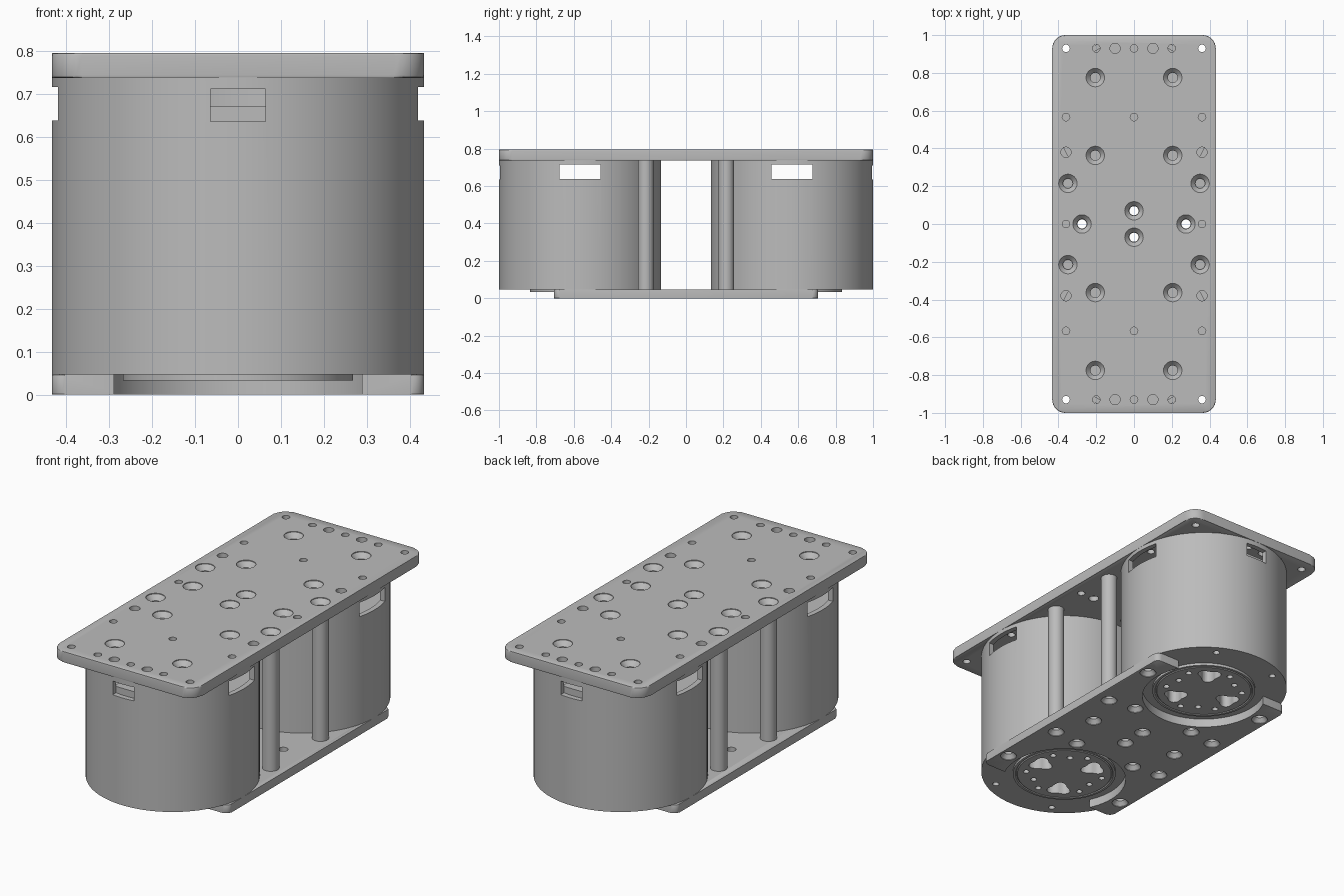
import bpy, bmesh
from math import sin, cos, pi, radians
from mathutils import Matrix

if "Cube" in bpy.data.objects:
    bpy.data.objects.remove(bpy.data.objects["Cube"])

grey = bpy.data.materials.new("satin grey")
grey.use_nodes = True
COLOUR = (0.5, 0.5, 0.5, 1)
grey.diffuse_color = COLOUR
grey.node_tree.nodes["Principled BSDF"].inputs["Base Color"].default_value = COLOUR


def lathe(bm, profile, x=0, y=0, segs=24):
    """Revolve (radius, z) points, which start and end on the axis."""
    rings = []
    for r, z in profile:
        n = segs if r > 0 else 1
        rings.append([bm.verts.new((x + r * cos(2 * pi * i / segs), y + r * sin(2 * pi * i / segs), z))
                      for i in range(n)])
    for a, b in zip(rings, rings[1:]):
        for i in range(segs):
            j = (i + 1) % segs
            if len(a) == 1:
                bm.faces.new((a[0], b[j], b[i]))
            elif len(b) == 1:
                bm.faces.new((a[i], a[j], b[0]))
            else:
                bm.faces.new((a[i], a[j], b[j], b[i]))


def rod(bm, r, z0, z1, x=0, y=0, segs=24):
    lathe(bm, [(0, z0), (r, z0), (r, z1), (0, z1)], x, y, segs)


def prism(bm, outline, z0, z1):
    low = [bm.verts.new((x, y, z0)) for x, y in outline]
    high = [bm.verts.new((x, y, z1)) for x, y in outline]
    bm.faces.new(low)
    bm.faces.new(high)
    for i in range(len(low)):
        j = (i + 1) % len(low)
        bm.faces.new((low[i], low[j], high[j], high[i]))


def box(bm, size, centre):
    bmesh.ops.create_cube(bm, size=1, matrix=Matrix.Translation(centre) @ Matrix.Diagonal((*size, 1)))


def rounded_rect(hx, hy, r, steps=8):
    pts = []
    for q, (sx, sy) in enumerate([(1, 1), (-1, 1), (-1, -1), (1, -1)]):
        for i in range(steps + 1):
            a = pi / 2 * (q + i / steps)
            pts.append((sx * (hx - r) + r * cos(a), sy * (hy - r) + r * sin(a)))
    return pts


def make(name, bm):
    bmesh.ops.recalc_face_normals(bm, faces=bm.faces)
    mesh = bpy.data.meshes.new(name)
    bm.to_mesh(mesh)
    bm.free()
    mesh.materials.append(grey)
    obj = bpy.data.objects.new(name, mesh)
    bpy.context.collection.objects.link(obj)
    return obj


def cut(obj, bm):
    """Subtract the solids in bm from obj."""
    cutter = make("cutter", bm)
    mod = obj.modifiers.new("cut", 'BOOLEAN')
    mod.operation, mod.solver, mod.object = 'DIFFERENCE', 'EXACT', cutter
    mesh = bpy.data.meshes.new_from_object(obj.evaluated_get(bpy.context.evaluated_depsgraph_get()))
    obj.modifiers.clear()
    obj.data = mesh
    bpy.data.objects.remove(cutter)


def smooth(obj):
    bpy.ops.object.select_all(action='DESELECT')
    obj.select_set(True)
    bpy.context.view_layer.objects.active = obj
    bpy.ops.object.shade_smooth_by_angle(angle=radians(30))


def mirrored(points):
    return sorted({(sx * x, sy * y) for x, y in points for sx in (1, -1) for sy in (1, -1)})


def bevel_rims(bm, width):
    rims = [e for e in bm.edges if abs(e.verts[0].co.z - e.verts[1].co.z) < 1e-5]
    bmesh.ops.bevel(bm, geom=rims, offset=width, segments=2, affect='EDGES', profile=0.5)


HX, BASE, DECK, TOP = 0.433, 0.047, 0.737, 0.795
MOTOR_Y, BOLT_R = 0.566, 0.38
CENTRE = [(0.275, 0), (0, 0.07)]
PILLARS = [(0.35, 0.215)]

# Top plate with countersunk and plain holes
bm = bmesh.new()
prism(bm, rounded_rect(HX, 1, 0.07), DECK, TOP)
bevel_rims(bm, 0.006)
top_plate = make("top_plate", bm)
bm = bmesh.new()
for x, y in mirrored(CENTRE + PILLARS + [(0.205, 0.775), (0.205, 0.363)]):
    lathe(bm, [(0, 0.7), (0.026, 0.7), (0.026, TOP - 0.03), (0.049, TOP - 0.004),
               (0.049, TOP + 0.02), (0, TOP + 0.02)], x, y)
for x, y in mirrored([(0.2, 0.93), (0, 0.93), (0.36, 0), (0, MOTOR_Y), (0.36, MOTOR_Y), (0.36, 0.93)]):
    rod(bm, 0.02, 0.7, 0.85, x, y)
for x, y in mirrored([(0.1, 0.93), (0.36, 0.38)]):
    rod(bm, 0.027, 0.7, 0.85, x, y)
cut(top_plate, bm)
smooth(top_plate)

# Bottom plate, notched around each motor face
bm = bmesh.new()
prism(bm, rounded_rect(HX, 0.705, 0.03), 0, BASE)
bevel_rims(bm, 0.004)
bottom_plate = make("bottom_plate", bm)
bm = bmesh.new()
for y in (MOTOR_Y, -MOTOR_Y):
    rod(bm, 0.32, -0.1, 0.1, 0, y, 64)
bolts = [(BOLT_R, MOTOR_Y), (BOLT_R * cos(pi / 3), MOTOR_Y - BOLT_R * sin(pi / 3))]
for x, y in mirrored(CENTRE + PILLARS + bolts):
    lathe(bm, [(0, -0.02), (0.042, -0.02), (0.042, 0.003), (0.024, 0.025), (0.024, 0.1), (0, 0.1)], x, y)
cut(bottom_plate, bm)
smooth(bottom_plate)

# Motor housing: a can open under the deck, with a raised round face below
bm = bmesh.new()
lathe(bm, [(0, 0.033), (0.245, 0.033), (0.25, 0.038), (0.255, 0.033), (0.268, 0.033), (0.268, BASE),
           (HX, BASE), (HX, DECK), (0.405, DECK), (0.405, 0.62), (0, 0.62)], segs=96)
motor = make("back_motor", bm)
bm = bmesh.new()
# Side vents and the cable slot on the outer end
for side in (1, -1):
    box(bm, (0.2, 0.22, 0.078), (side * 0.42, 0, 0.677))
box(bm, (0.128, 0.2, 0.075), (0, 0.42, 0.673))
# Lobed openings, screw holes and rim holes in the motor face
for k in range(3):
    a = radians(60 + 120 * k)
    lobes = []
    for i in range(36):
        t = 2 * pi * i / 36
        r = 0.055 + 0.011 * cos(3 * t)
        lobes.append((0.158 * cos(a) + r * cos(t + a + pi), 0.158 * sin(a) + r * sin(t + a + pi)))
    prism(bm, lobes, -0.1, 0.25)
    for turn, radius in ((-27, 0.2), (0, 0.17), (27, 0.2)):
        b = radians(120 * k + turn)
        rod(bm, 0.016, -0.1, 0.1, radius * cos(b), radius * sin(b), 16)
for k in range(6):
    b = k * pi / 3
    rod(bm, 0.017, -0.1, 0.1, BOLT_R * cos(b), BOLT_R * sin(b), 16)
cut(motor, bm)
smooth(motor)
motor.location.y = MOTOR_Y

# Cable connector inside the slot
bm = bmesh.new()
box(bm, (0.15, 0.08, 0.052), (0, 0.36, 0.644))
connector = make("back_connector", bm)
connector.location.y = MOTOR_Y

# The front motor is the back one turned half round
for part in (motor, connector):
    twin = part.copy()
    twin.name = part.name.replace("back", "front")
    twin.location.y = -MOTOR_Y
    twin.rotation_euler.z = pi
    bpy.context.collection.objects.link(twin)

# Four spacer pillars between the plates
for n, (x, y) in enumerate(mirrored(PILLARS)):
    bm = bmesh.new()
    rod(bm, 0.042, BASE, DECK, x, y, 32)
    smooth(make(f"pillar_{n + 1}", bm))
